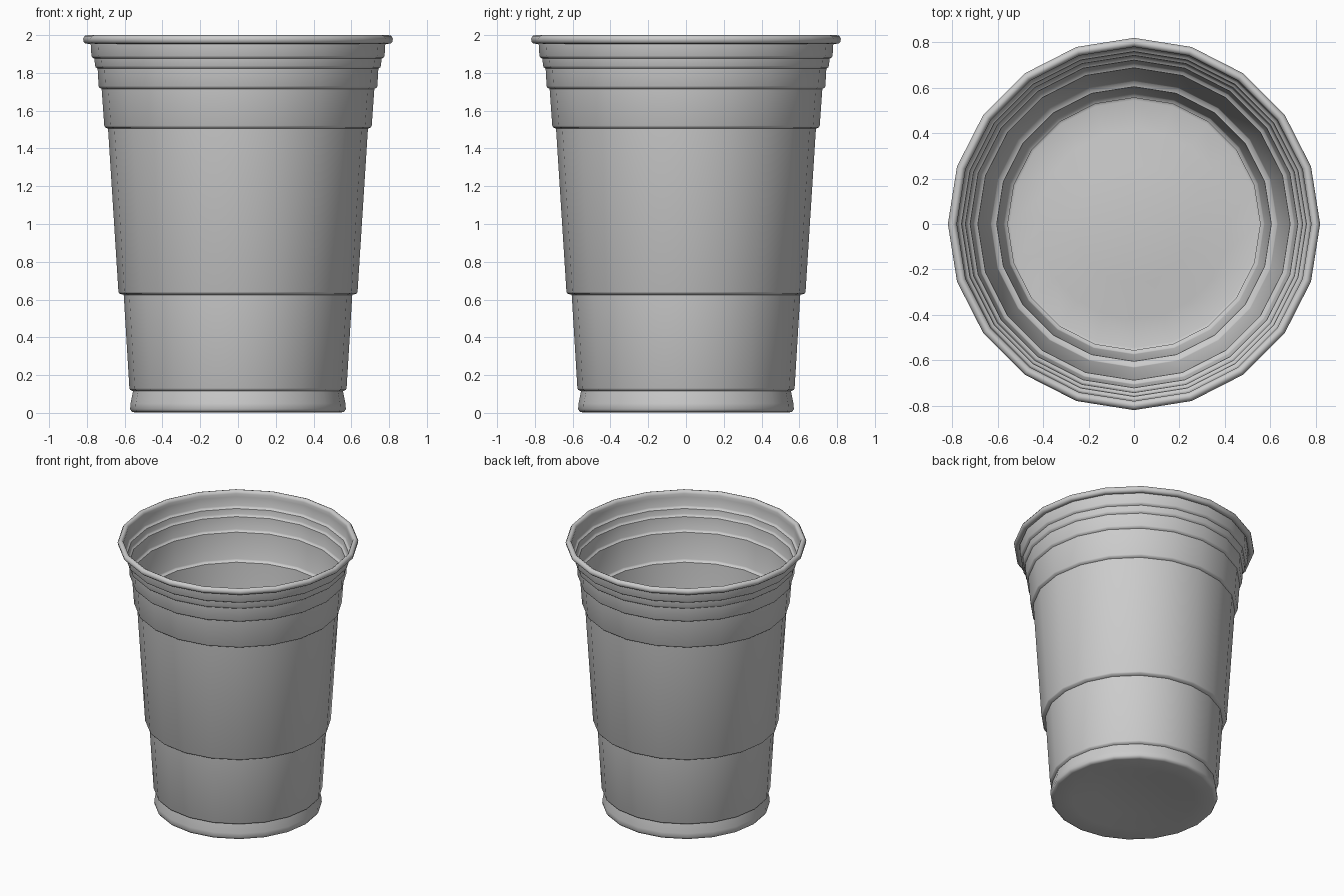
import bpy, bmesh, math

if "Cube" in bpy.data.objects:
    bpy.data.objects.remove(bpy.data.objects["Cube"])

SIDES = 20

# Single-wall profile (radius, height): floor, stepped wall, rolled rim
floor = [(0.26, 0.032), (0.42, 0.004), (0.545, 0.002), (0.562, 0.006), (0.571, 0.02)]
wall = [(0.569, 0.05), (0.556, 0.115)]
# Each band: lower radius, lower z, upper radius, upper z
bands = [
    (0.575, 0.125, 0.605, 0.625),
    (0.633, 0.635, 0.688, 1.505),
    (0.708, 1.515, 0.722, 1.715),
    (0.738, 1.725, 0.743, 1.822),
    (0.757, 1.832, 0.760, 1.875),
    (0.776, 1.885, 0.780, 1.955),
]
for r0, z0, r1, z1 in bands:
    wall += [(r0 - 0.004, z0 - 0.003), (r0, z0 + 0.006), (r1, z1)]
rim = [(0.780, 1.978), (0.785, 1.993), (0.798, 2.0), (0.811, 1.996),
       (0.820, 1.982), (0.818, 1.966), (0.808, 1.956), (0.795, 1.954), (0.784, 1.957)]
profile = floor + wall + rim

# Lathe the profile into rings and bridge them
bm = bmesh.new()
rings = []
for r, z in profile:
    rings.append([bm.verts.new((r * math.cos(math.tau * i / SIDES),
                                r * math.sin(math.tau * i / SIDES), z))
                  for i in range(SIDES)])
bm.faces.new(rings[0])
for a, b in zip(rings, rings[1:]):
    for i in range(SIDES):
        j = (i + 1) % SIDES
        bm.faces.new((a[i], a[j], b[j], b[i]))
bmesh.ops.recalc_face_normals(bm, faces=bm.faces)

mesh = bpy.data.meshes.new("cup")
bm.to_mesh(mesh)
bm.free()
cup = bpy.data.objects.new("cup", mesh)
bpy.context.collection.objects.link(cup)

# Smooth shading, keeping the steps crisp
bpy.context.view_layer.objects.active = cup
cup.select_set(True)
bpy.ops.object.shade_smooth_by_angle(angle=math.radians(50))
